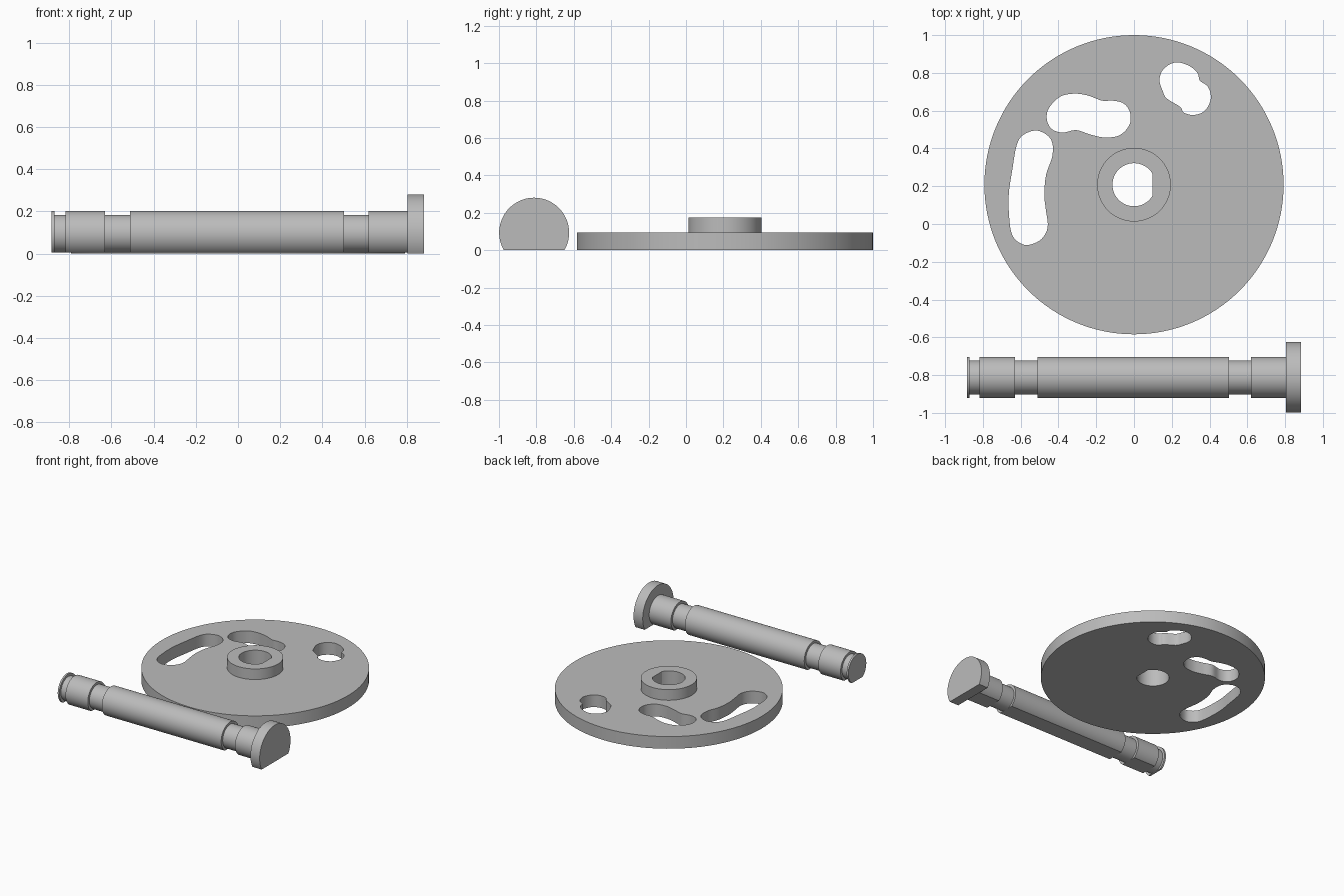
import bpy, bmesh, math
from mathutils import Vector

if "Cube" in bpy.data.objects:
    bpy.data.objects.remove(bpy.data.objects["Cube"])

grey = bpy.data.materials.new("plain_grey")
grey.diffuse_color = (0.5, 0.5, 0.5, 1)
grey.use_nodes = True
grey.node_tree.nodes["Principled BSDF"].inputs["Base Color"].default_value = grey.diffuse_color

CY = 0.208                      # disc centre in y
PIN_Y, PIN_Z = -0.812, 0.0935   # pin axis


def finish(name, bm):
    """Clean the mesh, make the object and shade it."""
    bmesh.ops.remove_doubles(bm, verts=bm.verts, dist=0.0001)
    bmesh.ops.recalc_face_normals(bm, faces=bm.faces)
    mesh = bpy.data.meshes.new(name)
    bm.to_mesh(mesh)
    bm.free()
    mesh.materials.append(grey)
    ob = bpy.data.objects.new(name, mesh)
    bpy.context.collection.objects.link(ob)
    bpy.ops.object.select_all(action='DESELECT')
    ob.select_set(True)
    bpy.context.view_layer.objects.active = ob
    bpy.ops.object.shade_smooth_by_angle(angle=math.radians(30))
    return ob


def circle(r, n=128):
    return [(r * math.cos(2 * math.pi * i / n), CY + r * math.sin(2 * math.pi * i / n))
            for i in range(n)]


def d_section(r, cut, n=72):
    """Circle with a flat at distance cut on its +u side."""
    a = math.acos(cut / r)
    return [(r * math.cos(a + (2 * math.pi - 2 * a) * i / n),
             r * math.sin(a + (2 * math.pi - 2 * a) * i / n)) for i in range(n + 1)]


def smooth_loop(pts, steps=5):
    """Closed smooth curve through the points."""
    p = [Vector(q) for q in pts]
    out, n = [], len(pts)
    for i in range(n):
        a, b, c, d = p[i - 1], p[i], p[(i + 1) % n], p[(i + 2) % n]
        for s in range(steps):
            t = s / steps
            out.append(0.5 * (2 * b + (c - a) * t + (2 * a - 5 * b + 4 * c - d) * t * t
                              + (3 * b - a - 3 * c + d) * t ** 3))
    return out


def plate(name, loops, z0, z1):
    """Flat plate: first loop is the rim, the others are holes."""
    cu = bpy.data.curves.new(name + "_outline", 'CURVE')
    cu.dimensions = '2D'
    cu.fill_mode = 'BOTH'
    cu.extrude = (z1 - z0) / 2
    for loop in loops:
        sp = cu.splines.new('POLY')
        sp.points.add(len(loop) - 1)
        for pt, (x, y) in zip(sp.points, loop):
            pt.co = (x, y, 0, 1)
        sp.use_cyclic_u = True
    tmp = bpy.data.objects.new(name + "_outline", cu)
    bpy.context.collection.objects.link(tmp)
    dg = bpy.context.evaluated_depsgraph_get()
    bm = bmesh.new()
    bm.from_mesh(tmp.evaluated_get(dg).to_mesh())
    bpy.data.objects.remove(tmp)
    bmesh.ops.translate(bm, verts=bm.verts, vec=(0, 0, (z0 + z1) / 2))
    return finish(name, bm)


# Cam slots in the disc
long_slot = [(-.523, .495), (-.591, .468), (-.623, .41), (-.644, .289), (-.663, .157),
             (-.66, .025), (-.644, -.06), (-.602, -.102), (-.554, -.11), (-.491, -.081),
             (-.457, -.017), (-.467, .078), (-.475, .157), (-.465, .262), (-.433, .357),
             (-.433, .431), (-.465, .474)]
middle_slot = [(-.317, .69), (-.391, .674), (-.449, .616), (-.462, .558), (-.438, .505),
               (-.38, .484), (-.306, .497), (-.232, .474), (-.153, .458), (-.074, .471),
               (-.024, .526), (-.021, .59), (-.053, .637), (-.111, .653), (-.169, .653),
               (-.243, .68)]
short_slot = [(.222, .856), (.158, .822), (.135, .764), (.153, .701), (.174, .664),
              (.243, .621), (.264, .59), (.317, .577), (.375, .6), (.407, .664),
              (.391, .727), (.348, .759), (.338, .796), (.296, .835)]

# Disc and hub share a D-shaped bore
bore = [(u, CY + v) for u, v in d_section(0.114, 0.098)]
plate("disc", [circle(0.792)] + [smooth_loop(s) for s in (long_slot, middle_slot, short_slot)]
      + [bore], 0, 0.0935)
plate("hub", [circle(0.195, 96), bore], 0.0935, 0.175)

# Pin: stepped shaft with grooves and a head, flat underneath
S, G, H = (0.109, 0.088), (0.090, 0.088), (0.187, 0.0935)   # radius, flat distance
segments = [(-.885, -.871, S), (-.871, -.819, G), (-.819, -.63, S), (-.63, -.511, G),
            (-.511, .502, S), (.502, .62, G), (.62, .805, S), (.805, .883, H)]
bm = bmesh.new()
rings = []
for x0, x1, (r, cut) in segments:
    for x in (x0, x1):
        rings.append([bm.verts.new((x, PIN_Y + v, PIN_Z - u)) for u, v in d_section(r, cut)])
for a, b in zip(rings, rings[1:]):
    for i in range(len(a)):
        j = (i + 1) % len(a)
        bm.faces.new((a[i], a[j], b[j], b[i]))
bm.faces.new(rings[0])
bm.faces.new(rings[-1][::-1])
finish("pin", bm)
